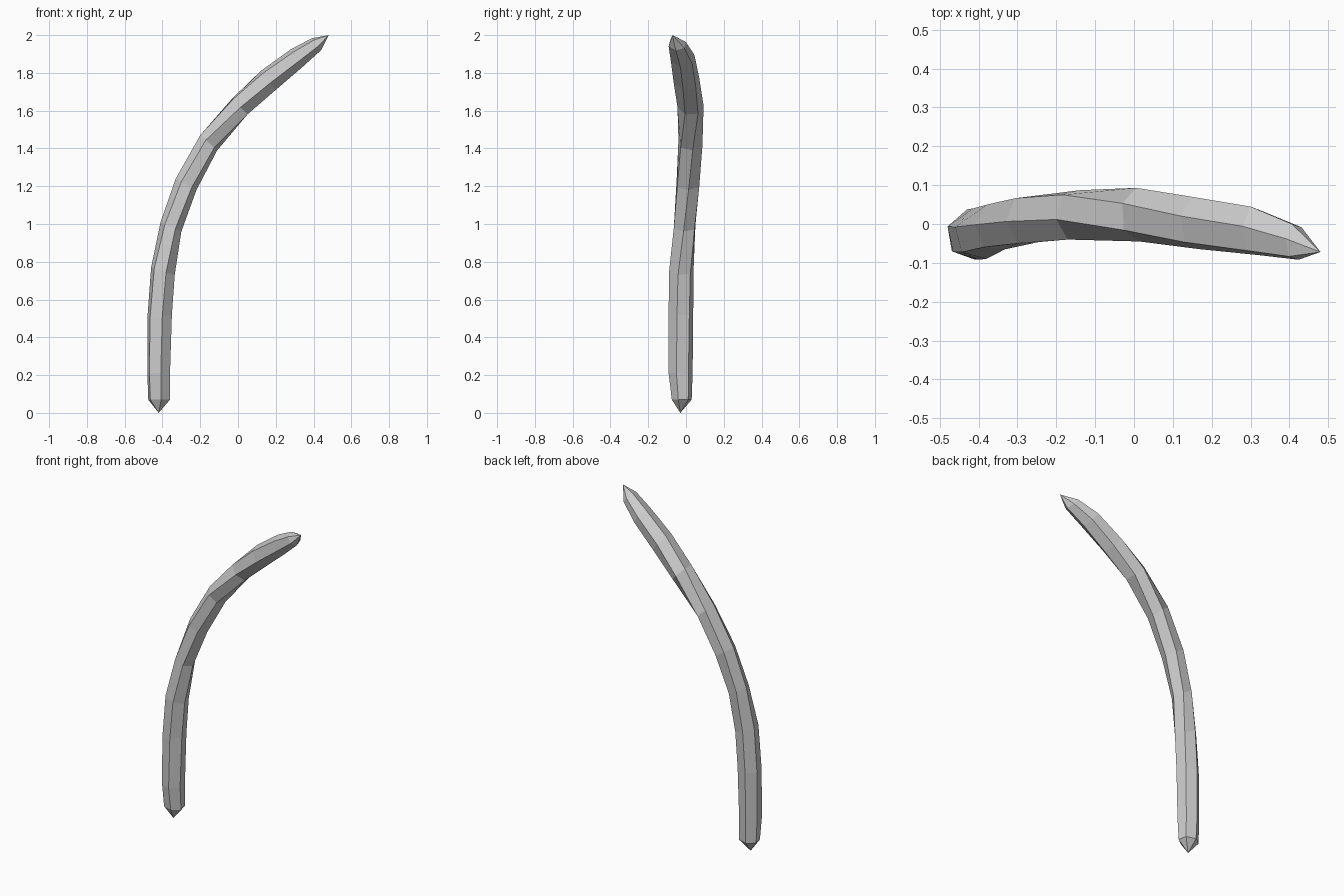
import bpy, bmesh
from math import sin, cos, radians
from mathutils import Vector

if "Cube" in bpy.data.objects:
    bpy.data.objects.remove(bpy.data.objects["Cube"])

SIDES = 6
# Sections: outer x, z, inner x, z, front y, back y, twist in degrees
SECTIONS = [
    (-0.475, 0.07, -0.36, 0.07, -0.075, 0.03, 80),
    (-0.48, 0.21, -0.36, 0.21, -0.092, 0.035, 80),
    (-0.48, 0.50, -0.35, 0.52, -0.092, 0.038, 78),
    (-0.46, 0.77, -0.335, 0.73, -0.09, 0.04, 75),
    (-0.41, 1.01, -0.30, 0.96, -0.065, 0.05, 65),
    (-0.33, 1.24, -0.22, 1.18, -0.05, 0.07, 57),
    (-0.20, 1.47, -0.11, 1.39, -0.04, 0.087, 50),
    (-0.03, 1.665, 0.05, 1.58, -0.045, 0.093, 25),
    (0.12, 1.81, 0.20, 1.71, -0.065, 0.07, 15),
    (0.28, 1.925, 0.34, 1.83, -0.08, 0.045, 10),
    (0.39, 1.983, 0.44, 1.92, -0.092, 0.0, 10),
]


def fit(values):
    """Rescale values to span 0..1."""
    lo, hi = min(values), max(values)
    return [(v - lo) / (hi - lo) for v in values]


def ring(bm, ox, oz, ix, iz, y0, y1, twist):
    angles = [radians(twist + 360 * i / SIDES) for i in range(SIDES)]
    us, vs = fit([cos(a) for a in angles]), fit([sin(a) for a in angles])
    outer, inner = Vector((ox, 0, oz)), Vector((ix, 0, iz))
    return [bm.verts.new(inner.lerp(outer, u) + Vector((0, y0 + v * (y1 - y0), 0)))
            for u, v in zip(us, vs)]


# Curved body lofted through the sections
bm = bmesh.new()
rings = [ring(bm, *s) for s in SECTIONS]
for a, b in zip(rings, rings[1:]):
    for i in range(SIDES):
        j = (i + 1) % SIDES
        bm.faces.new((a[i], a[j], b[j], b[i]))

# Pointed ends
for loop, tip in ((rings[0], (-0.42, -0.03, 0.0)), (rings[-1], (0.48, -0.072, 2.0))):
    t = bm.verts.new(tip)
    for i in range(SIDES):
        bm.faces.new((loop[i], loop[(i + 1) % SIDES], t))

bmesh.ops.recalc_face_normals(bm, faces=bm.faces)
mesh = bpy.data.meshes.new("curved_stem")
bm.to_mesh(mesh)
bm.free()
bpy.context.collection.objects.link(bpy.data.objects.new("curved_stem", mesh))
